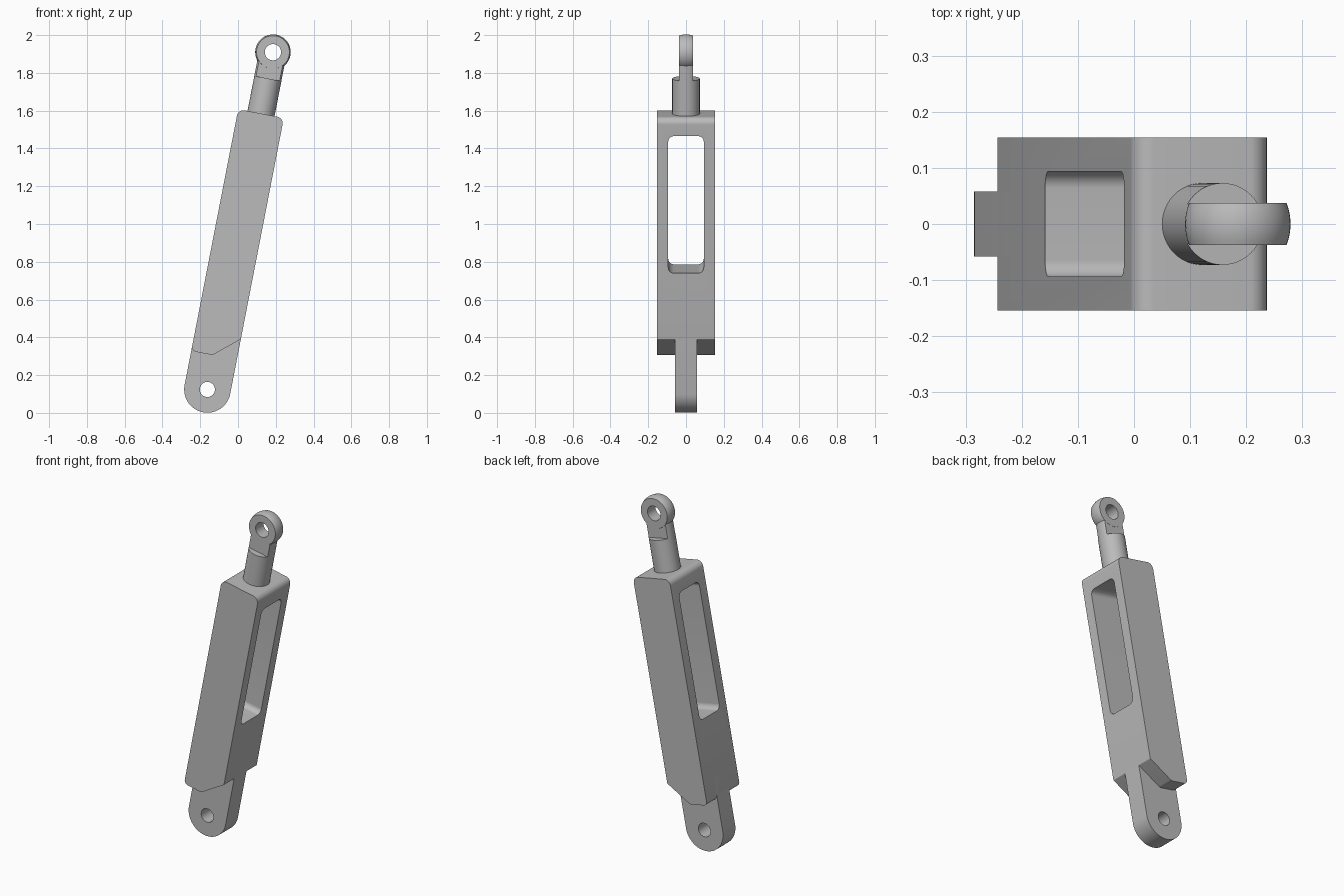
import bpy, bmesh
from math import radians, sin, cos, pi, tan, sqrt
from mathutils import Matrix, Vector

cube = bpy.data.objects.get("Cube")
if cube:
    bpy.data.objects.remove(cube, do_unlink=True)

steel = bpy.data.materials.new("grey_steel")
steel.use_nodes = True
GREY = (0.5, 0.5, 0.5, 1)
steel.diffuse_color = GREY
steel.node_tree.nodes["Principled BSDF"].inputs["Base Color"].default_value = GREY

# Parts are built upright around the lower pin, then leaned as a whole
LEAN = Matrix.Translation((-0.162, 0, 0.124)) @ Matrix.Rotation(radians(11), 4, 'Y')
EYE_Z = 1.819


def rounded(corners, steps=8):
    """Outline from (a, b, radius) corners with filleted bends."""
    out = []
    for i, (a, b, r) in enumerate(corners):
        p = Vector((a, b))
        if r == 0:
            out.append(p)
            continue
        d0 = (Vector(corners[i - 1][:2]) - p).normalized()
        d1 = (Vector(corners[(i + 1) % len(corners)][:2]) - p).normalized()
        half = d0.angle(d1) / 2
        centre = p + (d0 + d1).normalized() * (r / sin(half))
        s = p + d0 * (r / tan(half)) - centre
        e = p + d1 * (r / tan(half)) - centre
        for k in range(steps + 1):
            t = k / steps
            out.append(centre + s.lerp(e, t).normalized() * r)
    return out


def circle(r, n=48):
    return [Vector((r * cos(2 * pi * i / n), r * sin(2 * pi * i / n))) for i in range(n)]


def finish(name, bm):
    bmesh.ops.recalc_face_normals(bm, faces=bm.faces)
    mesh = bpy.data.meshes.new(name)
    bm.to_mesh(mesh)
    bm.free()
    mesh.materials.append(steel)
    ob = bpy.data.objects.new(name, mesh)
    bpy.context.collection.objects.link(ob)
    ob.matrix_world = LEAN
    return ob


def prism(name, outline, axis, lo, hi):
    """Extrude an outline along an axis from lo to hi."""
    def place(p, h):
        return {'X': (h, p[0], p[1]), 'Y': (p[0], h, p[1]), 'Z': (p[0], p[1], h)}[axis]
    bm = bmesh.new()
    a = [bm.verts.new(place(p, lo)) for p in outline]
    b = [bm.verts.new(place(p, hi)) for p in outline]
    bm.faces.new(a)
    bm.faces.new(b)
    for i in range(len(a)):
        bm.faces.new((a[i - 1], a[i], b[i], b[i - 1]))
    return finish(name, bm)


def activate(ob):
    bpy.ops.object.select_all(action='DESELECT')
    ob.select_set(True)
    bpy.context.view_layer.objects.active = ob


def cut(ob, cutter):
    bpy.context.view_layer.update()
    mod = ob.modifiers.new("cut", 'BOOLEAN')
    mod.operation = 'DIFFERENCE'
    mod.solver = 'EXACT'
    mod.object = cutter
    activate(ob)
    bpy.ops.object.modifier_apply(modifier=mod.name)
    bpy.data.objects.remove(cutter, do_unlink=True)


# Body block with slanted foot and a long window through its sides
W = 0.123
body = prism("body", rounded([(-W, 0.184, 0.025), (-0.008, 0.184, 0.03), (W, 0.295, 0.006),
                              (W, 1.488, 0.035), (-W, 1.488, 0.035)]), 'Y', -0.154, 0.154)
cut(body, prism("window_cutter", rounded([(-0.094, 0.651, 0.03), (0.094, 0.651, 0.03),
                                          (0.094, 1.39, 0.03), (-0.094, 1.39, 0.03)]),
                'X', -0.3, 0.3))

# Rounded lower tongue with pin hole
arc = [(W * cos(pi + pi * i / 32), W * sin(pi + pi * i / 32)) for i in range(33)]
tongue = prism("lower_tongue", arc + [(W, 0.31), (-W, 0.31)], 'Y', -0.058, 0.058)
cut(tongue, prism("pin_cutter", circle(0.04), 'Y', -0.2, 0.2))

# Round rod rising from the body
ROD = 0.073
rod = prism("rod", circle(ROD), 'Z', 1.45, 1.677)

# Neck: the rod narrowed by two flats
FLAT = 0.036
ends = []
for side in (1, -1):
    for i in range(13):
        y = -FLAT + 2 * FLAT * i / 12
        ends.append((side * sqrt(ROD ** 2 - y ** 2), side * y))
neck = prism("neck", ends, 'Z', 1.66, 1.761)

# Barrel-edged eye, spun around its hole
HALF = 0.037
section = [(0.043, HALF), (0.043, -HALF)]
section += [(0.094 - 0.007 * (k / 5) ** 2, HALF * k / 5) for k in range(-5, 6)]
bm = bmesh.new()
SEG = 56
rings = [[bm.verts.new((r * cos(2 * pi * s / SEG), y, EYE_Z + r * sin(2 * pi * s / SEG)))
          for r, y in section] for s in range(SEG)]
for s in range(SEG):
    for j in range(len(section)):
        bm.faces.new((rings[s - 1][j - 1], rings[s - 1][j], rings[s][j], rings[s][j - 1]))
eye = finish("eye", bm)

for ob in (body, tongue, rod, neck, eye):
    activate(ob)
    bpy.ops.object.shade_smooth_by_angle(angle=radians(30))
